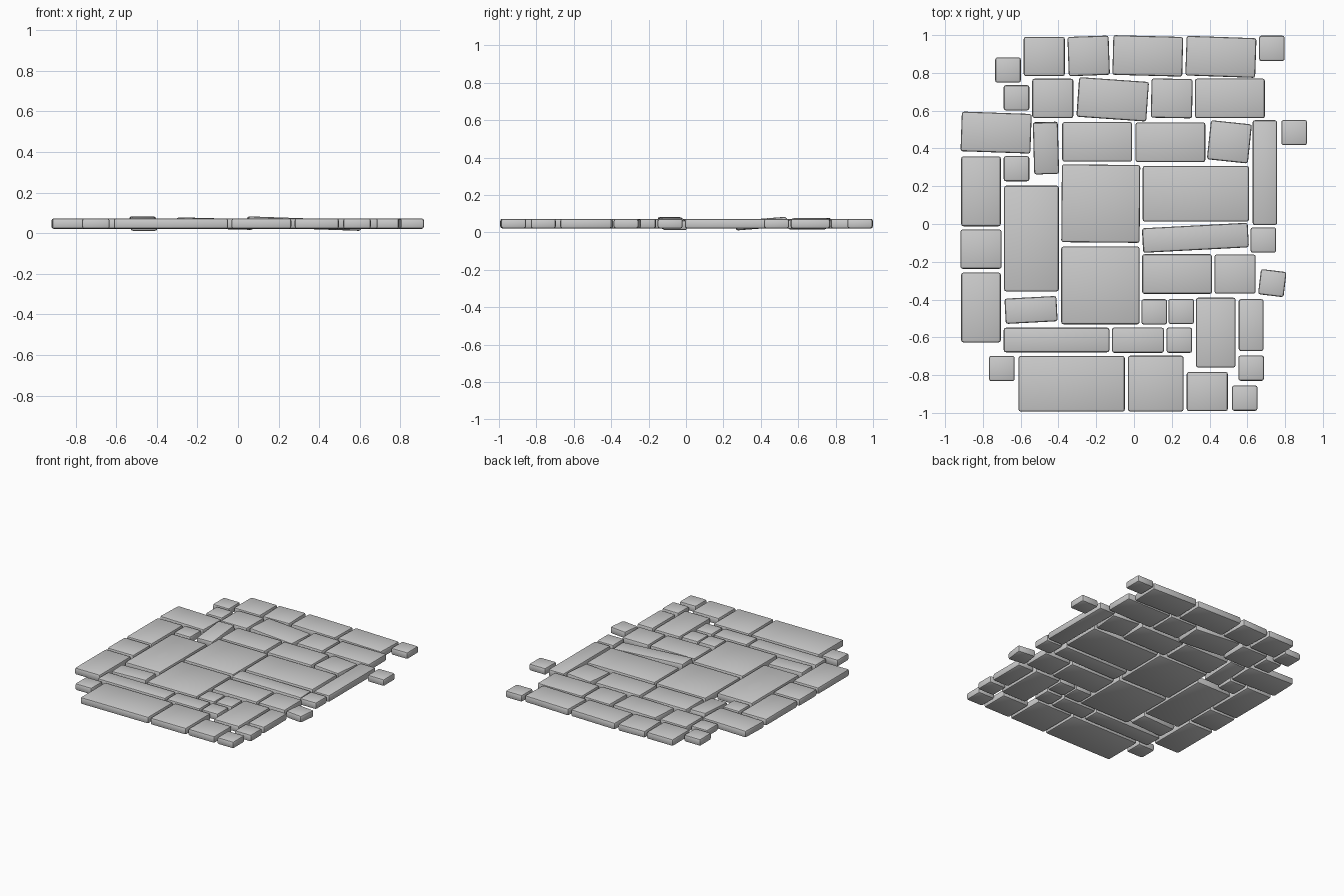
import bpy, bmesh
from math import radians
from mathutils import Euler, Matrix

THICK, MID = 0.052, 0.047


def stones(name, w, d, places):
    """One stone per place: (x, y, turn, tilt about x, tilt about y), angles in degrees."""
    for place in places:
        x, y, turn, tx, ty = (tuple(place) + (0, 0, 0))[:5]
        bm = bmesh.new()
        bmesh.ops.create_cube(bm, size=1, matrix=Matrix.Diagonal((w, d, THICK, 1)))
        bmesh.ops.bevel(bm, geom=bm.edges[:], offset=0.012, segments=2,
                        profile=0.5, affect='EDGES')
        rot = Euler((radians(tx), radians(ty), radians(turn))).to_matrix().to_4x4()
        bm.transform(rot)
        mesh = bpy.data.meshes.new(name)
        bm.to_mesh(mesh)
        bm.free()
        obj = bpy.data.objects.new(name, mesh)
        obj.location = (x, y, MID)
        bpy.context.collection.objects.link(obj)
        bpy.context.view_layer.objects.active = obj
        obj.select_set(True)


# small square cobbles
stones("cobble", 0.136, 0.134, [
    (0.73, 0.93), (-0.667, 0.815), (-0.622, 0.668), (-0.622, 0.293),
    (0.848, 0.484), (0.685, -0.085), (0.732, -0.313, -7), (0.107, -0.465),
    (0.25, -0.463), (0.24, -0.615), (-0.70, -0.765), (0.62, -0.763), (0.586, -0.922)])

# medium squares
stones("square_stone", 0.218, 0.208, [
    (-0.475, 0.887), (-0.24, 0.89, 2), (-0.43, 0.665), (0.2, 0.665, -1),
    (0.505, 0.435, -6), (-0.81, -0.133), (0.535, -0.265), (0.388, -0.887)])
stones("large_square_stone", 0.295, 0.295, [(0.115, -0.845)])
stones("slab", 0.415, 0.412, [(-0.176, 0.108, -0.5), (-0.178, -0.325)])

# bricks laid across and along
stones("brick_across", 0.37, 0.21, [
    (0.073, 0.89, -1.5), (0.46, 0.885, -2), (-0.113, 0.66, -4, 0, 1.5), (0.508, 0.665),
    (-0.195, 0.435), (0.193, 0.433), (-0.73, 0.484, -2), (0.228, -0.265)])
stones("brick_along", 0.21, 0.37, [(-0.81, 0.173), (-0.81, -0.442), (0.433, -0.575)])

# narrow stones, short and long
stones("narrow_across", 0.275, 0.134, [(-0.545, -0.455, 3), (0.021, -0.615)])
stones("narrow_along", 0.132, 0.275, [(-0.466, 0.402, 1.5, 4.5), (0.62, -0.535)])
stones("long_across", 0.56, 0.13, [(0.325, -0.073, 3, 0, 2), (-0.41, -0.614)])
stones("long_along", 0.13, 0.555, [(0.693, 0.272)])

# large rectangular slabs
stones("wide_slab", 0.563, 0.295, [(0.327, 0.16), (-0.33, -0.846)])
stones("tall_slab", 0.29, 0.56, [(-0.543, -0.077)])

bpy.ops.object.shade_smooth_by_angle(angle=radians(30))
